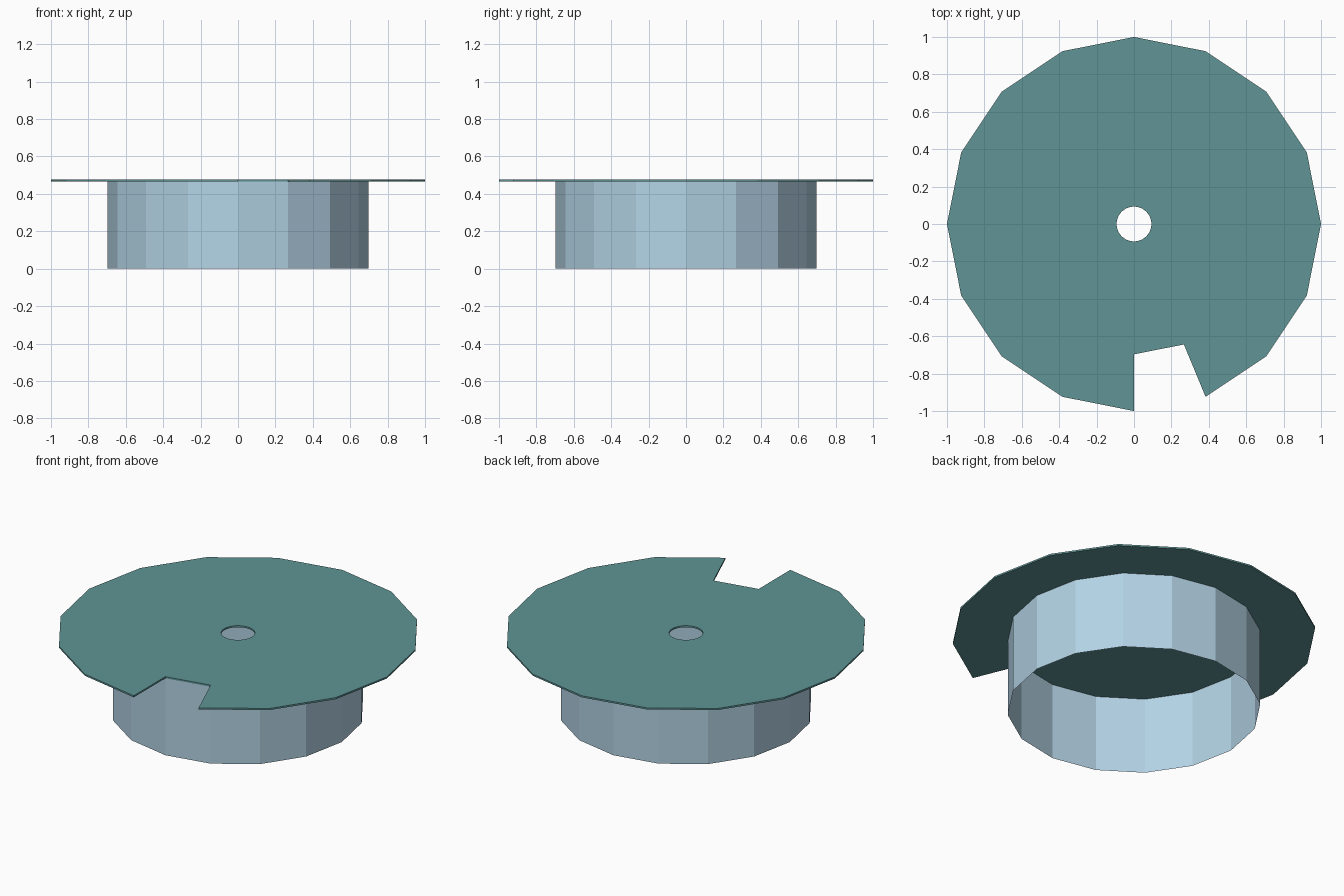
import bpy, bmesh
from math import sin, cos, radians, tau

SIDES = 16
HEIGHT, THICK = 0.477, 0.01
BRIM_R, BAND_R, HOLE_R = 1.0, 0.697, 0.093

cube = bpy.data.objects.get("Cube")
if cube:
    bpy.data.objects.remove(cube)


def material(name, colour):
    mat = bpy.data.materials.new(name)
    mat.use_nodes = True
    mat.diffuse_color = (*colour, 1)
    mat.node_tree.nodes["Principled BSDF"].inputs["Base Color"].default_value = (*colour, 1)
    return mat


def add_object(name, bm, mat):
    mesh = bpy.data.meshes.new(name)
    bm.to_mesh(mesh)
    bm.free()
    mesh.materials.append(mat)
    obj = bpy.data.objects.new(name, mesh)
    bpy.context.collection.objects.link(obj)
    return obj


def polar(radius, angle):
    return (radius * cos(angle), radius * sin(angle), HEIGHT)


def edge_loop(bm, points):
    verts = [bm.verts.new(p) for p in points]
    return [bm.edges.new((a, b)) for a, b in zip(verts, verts[1:] + verts[:1])]


teal = material("teal", (0.115, 0.295, 0.30))
pale_blue = material("pale blue", (0.45, 0.65, 0.78))

# Top plate: sixteen-sided disc, one brim segment left out, round centre hole
start, step = radians(-67.5), tau / SIDES
outline = [polar(BRIM_R, start + i * step) for i in range(SIDES)]
outline += [polar(BAND_R, start - step), polar(BAND_R, start)]
hole = [polar(HOLE_R, i * tau / 40) for i in range(40)]
bm = bmesh.new()
edges = edge_loop(bm, outline) + edge_loop(bm, hole)
bmesh.ops.triangle_fill(bm, edges=edges, use_beauty=True, normal=(0, 0, 1))
lower = bmesh.ops.extrude_face_region(bm, geom=bm.faces[:], use_keep_orig=True)
bmesh.ops.translate(bm, vec=(0, 0, -THICK),
                    verts=[v for v in lower["geom"] if isinstance(v, bmesh.types.BMVert)])
bmesh.ops.recalc_face_normals(bm, faces=bm.faces[:])
add_object("top_plate", bm, teal)

# Side band: open thin-walled prism hanging below the plate
bm = bmesh.new()
bmesh.ops.create_cone(bm, cap_ends=False, segments=SIDES, radius1=BAND_R,
                      radius2=BAND_R, depth=HEIGHT - THICK)
bmesh.ops.translate(bm, vec=(0, 0, (HEIGHT - THICK) / 2), verts=bm.verts[:])
bmesh.ops.recalc_face_normals(bm, faces=bm.faces[:])
add_object("side_band", bm, pale_blue)
